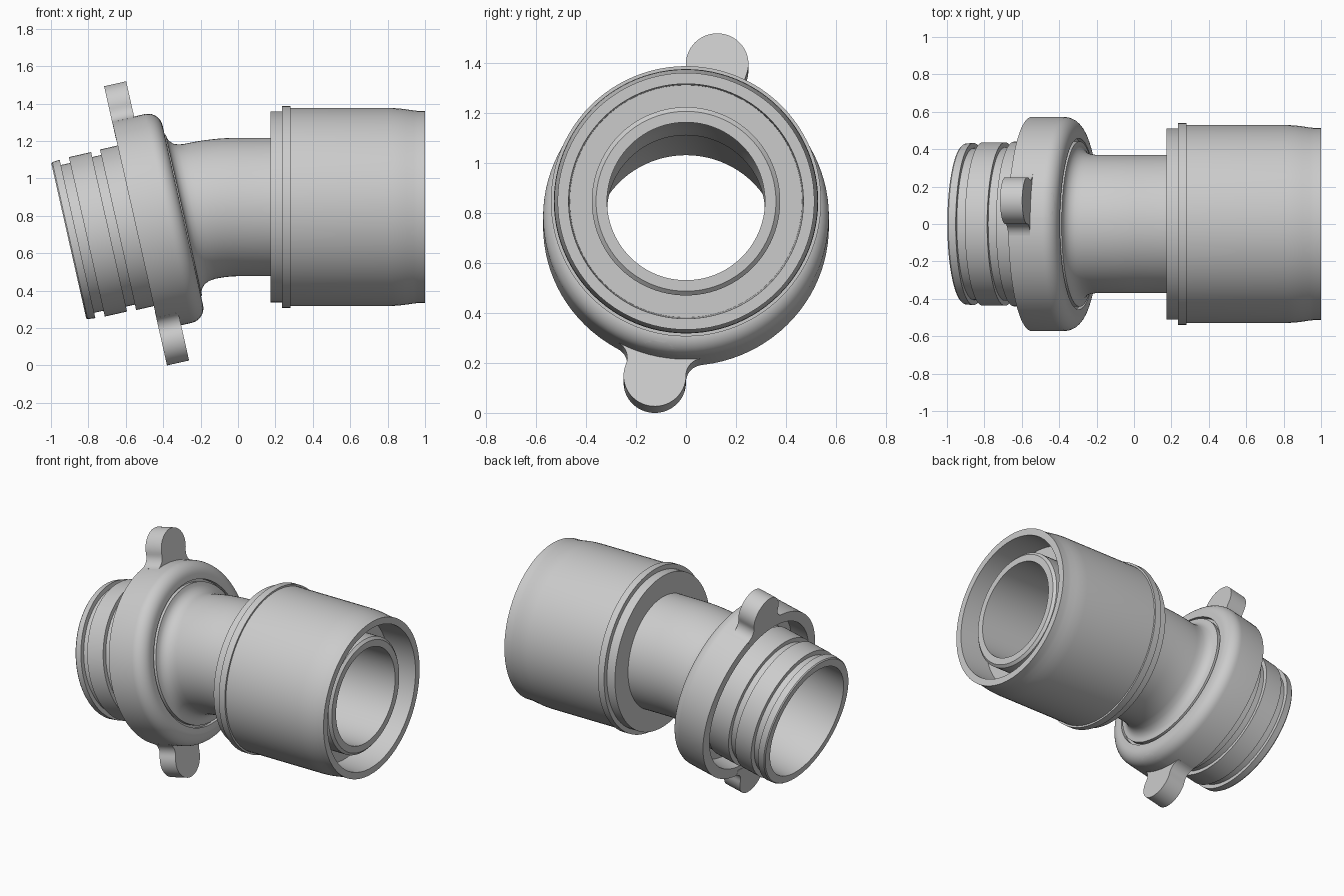
import bpy, bmesh
from math import sin, cos, tan, pi, radians, atan2, hypot, acos
from mathutils import Matrix, Vector

if "Cube" in bpy.data.objects:
    bpy.data.objects.remove(bpy.data.objects["Cube"])

A = radians(12.7)                 # bend angle of the pipe
PX, PZ, T = -0.1, 0.847, 0.11     # bend corner and tangent length
SEG = 96
R_BEND = T / tan(A / 2)


def frame(d):
    """Centre and up vector at station d: straight (+x), arc, then tilted."""
    if d <= -T:
        return Vector((PX - d, 0, PZ)), Vector((0, 0, 1))
    if d >= T:
        return Vector((PX - d * cos(A), 0, PZ - d * sin(A))), Vector((-sin(A), 0, cos(A)))
    a = (d + T) / (2 * T) * A
    c = Vector((PX + T - R_BEND * sin(a), 0, PZ - R_BEND * (1 - cos(a))))
    return c, Vector((-sin(a), 0, cos(a)))


def finish(bm, name):
    bmesh.ops.recalc_face_normals(bm, faces=bm.faces)
    me = bpy.data.meshes.new(name)
    bm.to_mesh(me)
    bm.free()
    ob = bpy.data.objects.new(name, me)
    bpy.context.collection.objects.link(ob)
    return ob


def revolve(name, profile):
    """Closed (station, radius) profile swept round the bent axis."""
    bm = bmesh.new()
    rings = []
    for d, r in profile:
        c, up = frame(d)
        rings.append([bm.verts.new(c + r * (cos(t) * up + sin(t) * Vector((0, 1, 0))))
                      for t in (2 * pi * i / SEG for i in range(SEG))])
    for k, a in enumerate(rings):
        b = rings[(k + 1) % len(rings)]
        for i in range(SEG):
            j = (i + 1) % SEG
            bm.faces.new((a[i], a[j], b[j], b[i]))
    return finish(bm, name)


def prism(name, pts, s0, s1, rot):
    """Outline in the tilted cross-section plane, extruded between two stations."""
    bm = bmesh.new()
    f = bm.faces.new([bm.verts.new((x, y, s0)) for x, y in pts])
    ex = bmesh.ops.extrude_face_region(bm, geom=[f])
    bmesh.ops.translate(bm, vec=(0, 0, s1 - s0),
                        verts=[v for v in ex['geom'] if isinstance(v, bmesh.types.BMVert)])
    m = Matrix(((-sin(A), 0, -cos(A), PX), (0, 1, 0, 0),
                (cos(A), 0, -sin(A), PZ), (0, 0, 0, 1)))
    bm.transform(m @ Matrix.Rotation(rot, 4, 'Z'))
    return finish(bm, name)


def arc(cx, cy, r, a0, a1, n):
    return [(cx + r * cos(a0 + (a1 - a0) * i / n), cy + r * sin(a0 + (a1 - a0) * i / n))
            for i in range(n + 1)]


def cut(ob, cutter):
    mod = ob.modifiers.new("cut", 'BOOLEAN')
    mod.operation, mod.solver, mod.object = 'DIFFERENCE', 'EXACT', cutter
    bpy.context.view_layer.objects.active = ob
    bpy.ops.object.modifier_apply(modifier=mod.name)
    bpy.data.objects.remove(cutter)


# Bent pipe with flared neck, grooved spigot and wider bore at the spigot
bend = [-T + 2 * T * i / 12 for i in range(13)]
pipe = revolve("bent_pipe",
    [(-1.055, 0.36), (-1.04, 0.377), (-0.9, 0.377), (-0.88, 0.37)]
    + [(d, 0.37) for d in bend]
    + [(0.14, 0.374), (0.165, 0.384), (0.183, 0.402), (0.192, 0.42), (0.195, 0.442),
       (0.22, 0.442), (0.22, 0.43), (0.40, 0.43), (0.40, 0.44), (0.555, 0.44), (0.555, 0.41),
       (0.604, 0.41), (0.604, 0.437), (0.726, 0.437), (0.726, 0.405), (0.777, 0.405),
       (0.777, 0.434), (0.818, 0.43), (0.825, 0.424), (0.825, 0.375), (0.30, 0.374), (0.20, 0.316)]
    + [(d, 0.316) for d in reversed(bend)] + [(-1.055, 0.316)])

# Outer sleeve with a bead at its inner end and a slightly necked mouth
sleeve_xr = [(0.175, 0.36), (0.175, 0.51), (0.235, 0.51), (0.235, 0.541), (0.28, 0.541),
             (0.28, 0.529), (0.82, 0.529), (0.86, 0.527), (0.90, 0.522), (0.94, 0.516),
             (0.96, 0.514), (1.0, 0.514), (1.0, 0.47), (0.80, 0.465), (0.80, 0.36)]
sleeve = revolve("outer_sleeve", [(PX - x, r) for x, r in sleeve_xr])

# Collar with a rounded front shoulder and an open recess at the back
RC = 0.572
collar = revolve("flange_collar",
    [(0.225, 0.458), (0.20, 0.458)]
    + arc(0.28, RC - 0.08, 0.08, pi, pi / 2, 10)
    + [(0.458, RC), (0.458, 0.505), (0.33, 0.50), (0.33, 0.425), (0.225, 0.425)])

# Two opposite bolt ears blended into the collar, with bolt-head pockets
HD, RE, FIL = hypot(0.64, 0.125), 0.125, 0.07
th = acos((HD**2 + (RC + FIL)**2 - (RE + FIL)**2) / (2 * HD * (RC + FIL)))
fx, fy = (RC + FIL) * cos(th), (RC + FIL) * sin(th)
to_ear = atan2(-fy, HD - fx)
ear_a = atan2(fy, fx - HD)
upper = arc(HD, 0, RE, 0, ear_a, 16) + arc(fx, fy, FIL, to_ear, th - pi, 8)[1:]
inner = arc(0, 0, 0.535, th, -th, 12)
outline = upper + inner + [(x, -y) for x, y in reversed(upper[1:])]
ears = []
for label, turn in (("upper", 0), ("lower", pi)):
    rot = atan2(0.125, 0.64) + turn
    ear = prism(label + "_bolt_ear", outline, 0.338, 0.459, rot)
    circle = lambda r, n=48: arc(HD, 0, r, 0, 2 * pi * (n - 1) / n, n - 1)
    cut(ear, prism("hole_cutter", circle(0.072), 0.2, 0.6, rot))
    cut(collar, prism("pocket_cutter", circle(0.115), 0.1, 0.339, rot))
    ears.append(ear)

# Smooth shading with crisp edges
for ob in (pipe, sleeve, collar, *ears):
    bpy.ops.object.select_all(action='DESELECT')
    ob.select_set(True)
    bpy.context.view_layer.objects.active = ob
    bpy.ops.object.shade_smooth_by_angle(angle=radians(30))
